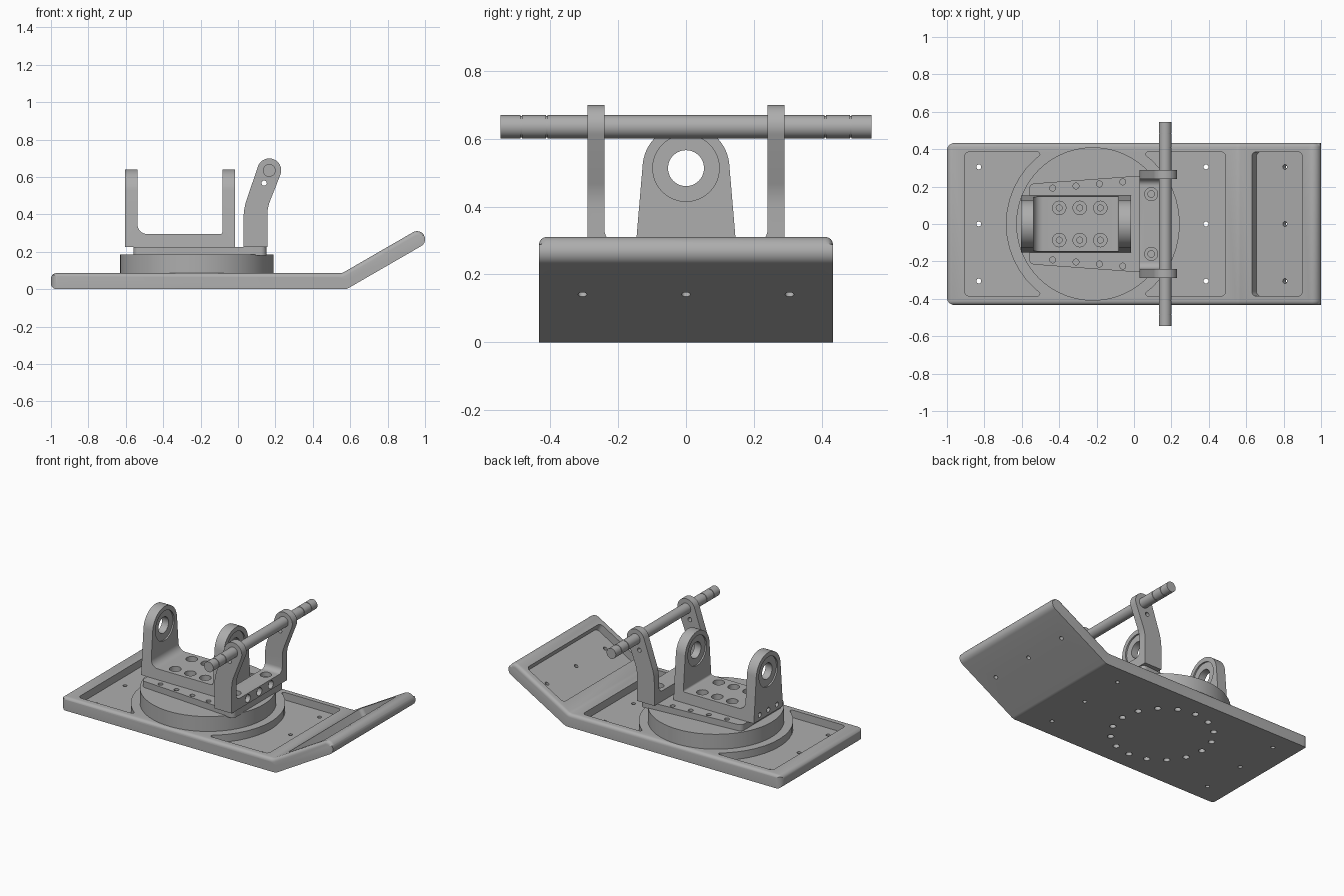
import bpy, bmesh
from math import sin, cos, tan, pi, radians, atan2, sqrt
from mathutils import Matrix, Vector

if "Cube" in bpy.data.objects:
    bpy.data.objects.remove(bpy.data.objects["Cube"])

GREY = (0.42, 0.42, 0.42, 1)
steel = bpy.data.materials.new("machined_grey")
steel.use_nodes = True
steel.diffuse_color = GREY
steel.node_tree.nodes["Principled BSDF"].inputs["Base Color"].default_value = GREY


def arc(cx, cy, r, start, end, n):
    angles = [radians(start + (end - start) * i / n) for i in range(n + 1)]
    return [(cx + r * cos(a), cy + r * sin(a)) for a in angles]


def circle(cx, cy, r, n=32):
    return arc(cx, cy, r, 0, 360, n)[:-1]


def rounded(points, steps=8):
    """Outline with each (x, y, radius) corner filleted."""
    out = []
    for i, p in enumerate(points):
        c = Vector(p[:2])
        r = p[2] if len(p) > 2 else 0
        if not r:
            out.append(tuple(c))
            continue
        u = (Vector(points[i - 1][:2]) - c).normalized()
        v = (Vector(points[(i + 1) % len(points)][:2]) - c).normalized()
        half = u.angle(v) / 2
        centre = c + (u + v).normalized() * r / sin(half)
        a, b = c + u * r / tan(half) - centre, c + v * r / tan(half) - centre
        a0 = atan2(a.y, a.x)
        sweep = (atan2(b.y, b.x) - a0 + pi) % (2 * pi) - pi
        out += [(centre.x + r * cos(a0 + sweep * k / steps),
                 centre.y + r * sin(a0 + sweep * k / steps)) for k in range(steps + 1)]
    return out


def prisms(name, items, matrix=None):
    """One mesh holding several (outline, axis, low, high) extrusions."""
    place = {"x": lambda p, d: (d, p[0], p[1]),
             "y": lambda p, d: (p[0], d, p[1]),
             "z": lambda p, d: (p[0], p[1], d)}
    bm = bmesh.new()
    for outline, axis, low, high in items:
        rings = [[bm.verts.new(place[axis](p, d)) for p in outline] for d in (low, high)]
        n = len(outline)
        bm.faces.new(rings[0])
        bm.faces.new(rings[1][::-1])
        for i in range(n):
            j = (i + 1) % n
            bm.faces.new((rings[0][j], rings[0][i], rings[1][i], rings[1][j]))
    bmesh.ops.recalc_face_normals(bm, faces=bm.faces)
    if matrix:
        bm.transform(matrix)
    mesh = bpy.data.meshes.new(name)
    bm.to_mesh(mesh)
    bm.free()
    mesh.materials.append(steel)
    obj = bpy.data.objects.new(name, mesh)
    bpy.context.collection.objects.link(obj)
    return obj


def activate(obj):
    bpy.ops.object.select_all(action="DESELECT")
    obj.select_set(True)
    bpy.context.view_layer.objects.active = obj


def cut(obj, items, matrix=None, operation="DIFFERENCE"):
    cutter = prisms("cutter", items, matrix)
    cutter.hide_render = True
    mod = obj.modifiers.new("cut", "BOOLEAN")
    mod.operation, mod.solver, mod.object = operation, "EXACT", cutter
    activate(obj)
    bpy.ops.object.modifier_apply(modifier=mod.name)
    bpy.data.objects.remove(cutter)


def smooth(obj):
    activate(obj)
    bpy.ops.object.shade_smooth_by_angle(angle=radians(30))


# Base plate: flat bed bending up into a ramp
T, HALF_W, BEND, CX = 0.086, 0.433, 0.569, -0.22
h, tilt = T / 2, radians(30)
along, normal = Vector((cos(tilt), sin(tilt))), Vector((-sin(tilt), cos(tilt)))
mid = Vector((BEND, h))
tip = mid + along * 0.491
shift = h * tan(tilt / 2)
profile = rounded([(-1, 0, 0.03), (BEND + shift, 0, 0.05), (*(tip - normal * h), h * 0.98),
                   (*(tip + normal * h), h * 0.98), (BEND - shift, T, 0.05), (-1, T, 0.03)])
base = prisms("base_plate", [(profile, "y", -HALF_W, HALF_W)])

# Soft upper long edges
bm = bmesh.new()
bm.from_mesh(base.data)
bm.normal_update()
top_rims = [e for e in bm.edges
            if any(abs(f.normal.y) > 0.9 for f in e.link_faces)
            and any(f.normal.z > 0.5 for f in e.link_faces)]
bmesh.ops.bevel(bm, geom=top_rims, offset=0.022, segments=4, profile=0.5, affect="EDGES")
bm.to_mesh(base.data)
bm.free()
plan = rounded([(-1, -HALF_W, 0.04), (1.1, -HALF_W), (1.1, HALF_W), (-1, HALF_W, 0.04)])
cut(base, [(plan, "z", -0.1, 0.5)], operation="INTERSECT")

# Pockets with edges curving round the turntable, and the ramp pocket
PY, PR, FLOOR = 0.385, 0.465, T - 0.05
reach = sqrt(PR ** 2 - PY ** 2)
swing = atan2(PY, reach) * 180 / pi


def bed_pocket(far_x, side):
    curve = [(CX + side * (x - CX), y) for x, y in arc(CX, 0, PR, swing, -swing, 14)]
    curve[0], curve[-1] = (*curve[0], 0.012), (*curve[-1], 0.012)
    return rounded([(far_x, -PY, 0.025), (far_x, PY, 0.025)] + curve)


cut(base, [(bed_pocket(-0.905, -1), "z", FLOOR, 0.2), (bed_pocket(0.49, 1), "z", FLOOR, 0.2)])
ramp = Matrix.Translation((BEND, 0, h)) @ Matrix.Rotation(-tilt, 4, "Y")
window = rounded([(0.095, -PY, 0.025), (0.407, -PY, 0.025), (0.407, PY, 0.025), (0.095, PY, 0.025)])
cut(base, [(window, "z", h - 0.05, 0.2)], ramp)

# Through holes and the ring of bolt holes underneath
rows = (-0.305, 0, 0.305)
cut(base, [(circle(x, y, 0.013, 16), "z", -0.1, 0.2) for x in (-0.83, 0.385) for y in rows])
cut(base, [(circle(0.27, y, 0.013, 16), "z", -0.2, 0.2) for y in rows], ramp)
cut(base, [(circle(x, y, 0.02, 16), "z", -0.1, 0.04) for x, y in circle(CX, 0, 0.31, 16)])
smooth(base)

# Turntable bearing
smooth(prisms("turntable", [(circle(CX, 0, 0.41, 72), "z", T - 0.005, 0.185)]))

# Tapered swivel plate with edge screws
swivel = prisms("swivel_plate", [(rounded([(-0.56, -0.215, 0.03), (0.152, -0.267, 0.03),
                                           (0.152, 0.267, 0.03), (-0.56, 0.215, 0.03)]),
                                  "z", 0.18, 0.226)])
cut(swivel, [(circle(-0.435 + 0.125 * i, s * (0.192 + 0.011 * i), 0.016, 16), "z", 0.2, 0.3)
             for i in range(4) for s in (-1, 1)])
smooth(swivel)

# Bearing cradle: U shape with two rounded, bored uprights
L, R, FLOOR_Z, BORE_Z = -0.605, -0.015, 0.295, 0.513
cradle = prisms("bearing_cradle", [(rounded([
    (L, 0.226), (R, 0.226), (R, 0.7), (R - 0.068, 0.7), (R - 0.068, FLOOR_Z, 0.012),
    (L + 0.068, FLOOR_Z, 0.05), (L + 0.068, 0.7), (L, 0.7)]), "y", -0.2, 0.2)])
upright = [(-0.155, 0.2), (0.155, 0.2)] + arc(0, BORE_Z, 0.128, 6, 174, 28)
cut(cradle, [(upright, "x", -1, 1)], operation="INTERSECT")
cut(cradle, [(circle(0, BORE_Z, 0.053, 40), "x", -1, 1)])
cut(cradle, [(circle(0, BORE_Z, 0.098, 48), "x", x - 0.01, x + 0.01)
             for x in (L, L + 0.068, R - 0.068, R)])
bolts = [(x, y) for x in (-0.4, -0.29, -0.18) for y in (-0.086, 0.086)]
cut(cradle, [(circle(x, y, 0.036, 24), "z", FLOOR_Z - 0.035, 0.33) for x, y in bolts])
cut(cradle, [(circle(x, y, 0.016, 16), "z", 0.24, 0.33) for x, y in bolts])
cut(cradle, [(circle(y, 0.26, 0.016, 16), "x", L - 0.1, L + 0.03) for y in (-0.09, 0, 0.09)])
smooth(cradle)

# Rod fork: two cranked arms joined by a bridge
RX, RZ = 0.167, 0.635
arm = rounded([(0.03, 0.226), (0.157, 0.226), (0.157, 0.435, 0.2)]
              + arc(RX, RZ, 0.064, -20, 161, 24) + [(0.03, 0.43, 0.3)])
fork = prisms("rod_fork", [(arm, "y", -0.29, 0.29)])
gap = rounded([(-0.24, FLOOR_Z, 0.035), (0.24, FLOOR_Z, 0.035), (0.24, 0.9), (-0.24, 0.9)])
cut(fork, [(gap, "x", -1, 1)])
cut(fork, [(circle(0.14, 0.567, 0.014, 16), "y", -1, 1)])
cut(fork, [(circle(0.092, y, 0.035, 24), "z", FLOOR_Z - 0.03, 0.33) for y in (-0.16, 0.16)])
cut(fork, [(circle(0.092, y, 0.018, 16), "z", 0.24, 0.33) for y in (-0.16, 0.16)])
cut(fork, [(circle(y, 0.26, 0.026, 24), "x", 0.127, 0.3) for y in (-0.12, 0, 0.12)])
smooth(fork)

# Cross rod with fine clip grooves near the ends
stops = [-0.548, -0.485, -0.41, 0.41, 0.485, 0.548]
sections = [(circle(RX, RZ, 0.034), "y", a + 0.002, b - 0.002) for a, b in zip(stops, stops[1:])]
core = (circle(RX, RZ, 0.031), "y", -0.54, 0.54)
smooth(prisms("cross_rod", sections + [core]))
